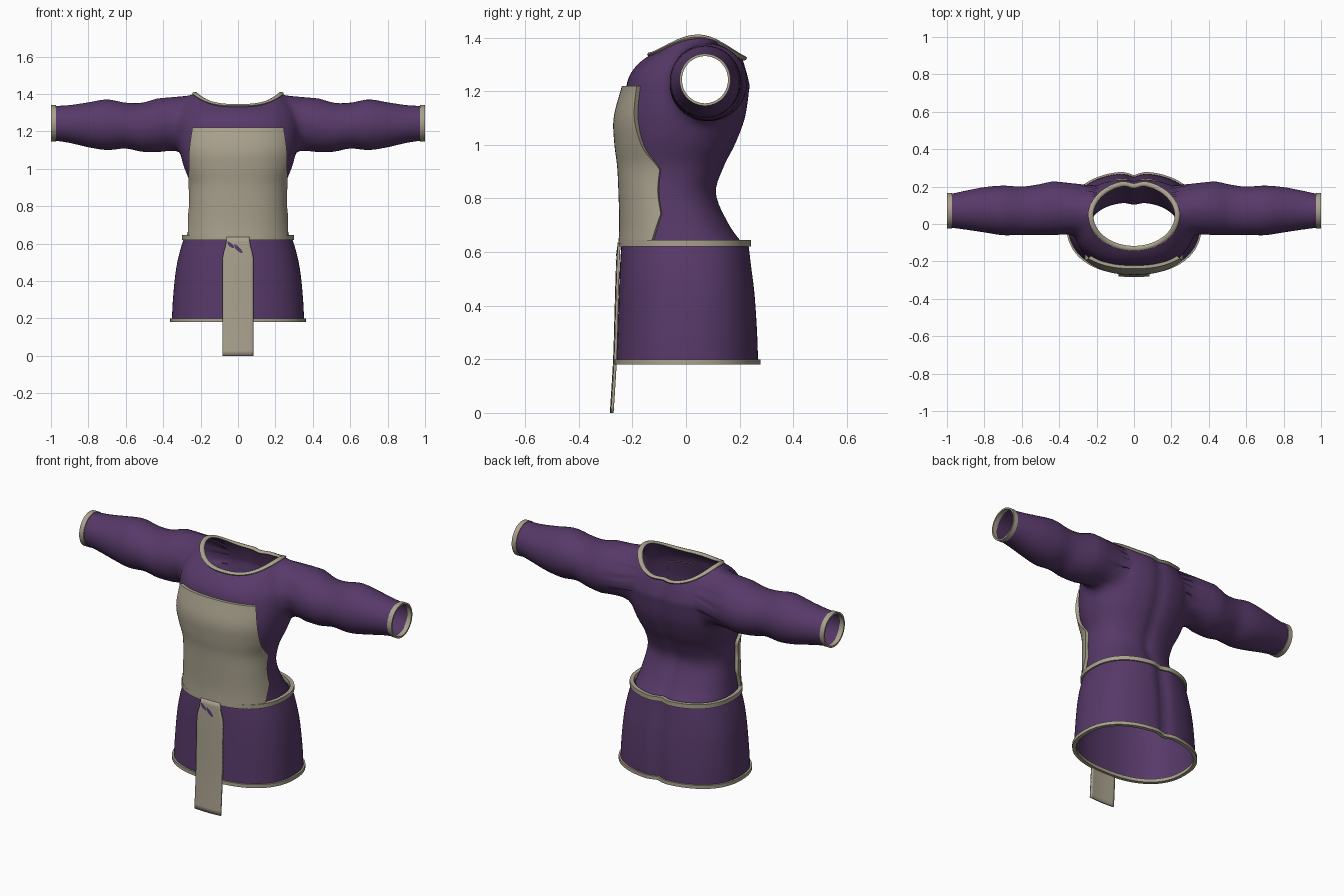
import bpy, bmesh, math
from mathutils import Vector

cube = bpy.data.objects.get("Cube")
if cube:
    bpy.data.objects.remove(cube, do_unlink=True)


def material(name, rgb):
    m = bpy.data.materials.new(name)
    m.use_nodes = True
    m.diffuse_color = (*rgb, 1)
    m.node_tree.nodes["Principled BSDF"].inputs["Base Color"].default_value = (*rgb, 1)
    return m


PURPLE = material("purple cloth", (0.095, 0.041, 0.14))
BEIGE = material("beige trim", (0.40, 0.36, 0.27))
SEG = 96


def lookup(table, key):
    """Smooth interpolation of table rows (key, values...)."""
    n = len(table)
    key = min(max(key, table[0][0]), table[-1][0])
    i = max(k for k in range(n - 1) if table[k][0] <= key)
    a, b = table[i], table[i + 1]
    p, q = table[max(i - 1, 0)], table[min(i + 2, n - 1)]
    h = b[0] - a[0]
    t = (key - a[0]) / h
    out = []
    for c in range(1, len(a)):
        ma = (b[c] - p[c]) / (b[0] - p[0]) * h
        mb = (q[c] - a[c]) / (q[0] - a[0]) * h
        out.append((2*t**3 - 3*t*t + 1) * a[c] + (t**3 - 2*t*t + t) * ma
                   + (3*t*t - 2*t**3) * b[c] + (t**3 - t*t) * mb)
    return out


def power(v, e):
    return math.copysign(abs(v) ** e, v)


def finish(bm, name, mat):
    bmesh.ops.recalc_face_normals(bm, faces=bm.faces)
    mesh = bpy.data.meshes.new(name)
    bm.to_mesh(mesh)
    bm.free()
    mesh.materials.append(mat)
    ob = bpy.data.objects.new(name, mesh)
    bpy.context.scene.collection.objects.link(ob)
    bpy.ops.object.select_all(action='DESELECT')
    ob.select_set(True)
    bpy.context.view_layer.objects.active = ob
    bpy.ops.object.shade_smooth_by_angle(angle=math.radians(50))
    return ob


def loft(rows, around=True):
    """Quad skin over rows of points."""
    bm = bmesh.new()
    vs = [[bm.verts.new(p) for p in r] for r in rows]
    n = len(rows[0])
    for r, s in zip(vs, vs[1:]):
        for j in range(n if around else n - 1):
            k = (j + 1) % n
            bm.faces.new((r[j], r[k], s[k], s[j]))
    return bm


# Body sections: height, half width, front y, back y
TORSO = [(.63, .275, -.235, .215), (.70, .262, -.232, .165), (.82, .248, -.235, .115),
         (.92, .255, -.24, .145), (1.0, .285, -.25, .185), (1.1, .315, -.253, .222),
         (1.22, .33, -.222, .24)]
SKIRT = [(.18, .354, -.26, .272), (.3, .348, -.255, .268), (.45, .333, -.25, .258),
         (.55, .313, -.246, .246), (.64, .285, -.24, .236)]
ANGLES = [2 * math.pi * i / SEG for i in range(SEG)]


def section(table, z, a, off=0.0, groove=0.012):
    """Point on a rounded body section; angle 0 is the front."""
    w, yf, yb = lookup(table, z)
    e = 0.86
    x = (w + off) * power(math.sin(a), e)
    y = (yf + yb) / 2 - ((yb - yf) / 2 + off) * power(math.cos(a), e)
    if math.cos(a) < 0:
        y -= groove * math.exp(-(x / 0.035) ** 2)
    return Vector((x, y, z))


def neckline(a):
    s, c = math.sin(a), math.cos(a)
    base = 1.34 if c > 0 else 1.325
    y = .045 - .17 * c
    if c < 0:
        y -= .018 * math.exp(-(s * .225 / .035) ** 2)
    return Vector((.225 * s, y, base + (1.405 - base) * abs(s) ** 3))


# Tunic top: torso, rounded yoke up to the neckline, then sleeves
rows = [[section(TORSO, .63 + .59 * i / 28, a) for a in ANGLES] for i in range(29)]
for i in range(1, 13):
    t = i / 12
    row = []
    for a in ANGLES:
        p, q = section(TORSO, 1.22, a), neckline(a)
        m = Vector((p.x * .95, p.y * .95, p.z + .6 * (q.z - p.z)))
        row.append(p * (1 - t) ** 2 + m * 2 * t * (1 - t) + q * t * t)
    rows.append(row)
bm = loft(rows)

# Sleeve sections: x, low z, high z, front y, back y
SLEEVE = [(.38, 1.09, 1.392, -.06, .235), (.45, 1.088, 1.37, -.06, .225),
          (.52, 1.092, 1.352, -.06, .21), (.6, 1.108, 1.353, -.058, .2),
          (.7, 1.10, 1.37, -.06, .205), (.8, 1.115, 1.355, -.045, .197),
          (.9, 1.138, 1.34, -.03, .178), (.99, 1.152, 1.335, -.018, .158)]


def sleeve_point(x, phi, side, off=0.0):
    lo, hi, yf, yb = lookup(SLEEVE, x)
    return Vector((side * x, (yf + yb) / 2 + ((yb - yf) / 2 + off) * math.cos(phi),
                   (lo + hi) / 2 + ((hi - lo) / 2 + off) * math.sin(phi)))


for side in (1, -1):
    hole = set()
    for f in bm.faces:
        c = f.calc_center_median()
        if c.x * side > .2 and ((c.y - .085) / .125) ** 2 + ((c.z - 1.25) / .13) ** 2 < 1:
            hole.add(f)
    edges = [e for e in bm.edges if sum(f in hole for f in e.link_faces) == 1]
    bmesh.ops.delete(bm, geom=list(hole), context='FACES')
    for i in range(25):
        geom = bmesh.ops.extrude_edge_only(bm, edges=edges)["geom"]
        edges = [g for g in geom if isinstance(g, bmesh.types.BMEdge)]
        edges = [e for e in edges if e.is_boundary]
        ring = list({v for e in edges for v in e.verts})
        ring.sort(key=lambda v: math.atan2(v.co.z - 1.245, v.co.y - .08))
        for k, v in enumerate(ring):
            phi = -math.pi + 2 * math.pi * (k + .5) / len(ring)
            v.co = sleeve_point(.38 + .61 * i / 24, phi, side)
# Blend the armholes
blend = [v for v in bm.verts if .22 < abs(v.co.x) < .43 and v.co.z > 1.05 and not v.is_boundary]
for _ in range(10):
    bmesh.ops.smooth_vert(bm, verts=blend, factor=.5, use_axis_x=True, use_axis_y=True, use_axis_z=True)
finish(bm, "tunic_top", PURPLE)

# Skirt
finish(loft([[section(SKIRT, .18 + .46 * i / 18, a, 0, .02) for a in ANGLES]
             for i in range(19)]), "skirt", PURPLE)


def band(name, point):
    """Flat closed strip; point(a, end, off) gives its corner rings."""
    corners = [(0, -.012), (0, .009), (1, .009), (1, -.012), (0, -.012)]
    bm = loft([[point(a, end, off) for a in ANGLES] for end, off in corners])
    bmesh.ops.remove_doubles(bm, verts=bm.verts, dist=1e-5)
    finish(bm, name, BEIGE)


def belt_point(a, end, off):
    p = section(SKIRT, .62, a, off, .02)
    p.z = .62 + .025 * end
    return p


def hem_point(a, end, off):
    p = section(SKIRT, .18, a, off, .02)
    p.z = .18 + .02 * end
    return p


band("belt", belt_point)
band("skirt_hem", hem_point)
for side, label in ((1, "left"), (-1, "right")):
    band(label + "_cuff",
         lambda a, end, off: sleeve_point(.972, a, side, off * .45) + Vector((side * .028 * end, 0, 0)))

# Neck trim: a thin rolled edge
rows = []
for k in range(9):
    u = 2 * math.pi * k / 8
    row = []
    for a in ANGLES:
        out = Vector((math.sin(a), -math.cos(a), 0))
        row.append(neckline(a) + out * (.006 + .014 * math.cos(u)) + Vector((0, 0, .009 * math.sin(u) - .003)))
    rows.append(row)
bm = loft(rows)
bmesh.ops.remove_doubles(bm, verts=bm.verts, dist=1e-5)
finish(bm, "neck_trim", BEIGE)

# Chest panel wrapped over the front, edges tucked into the cloth
PANEL = [(.63, .25), (.72, .252), (.86, .25), (1.0, .248), (1.1, .247), (1.22, .232)]
rows = []
for i in range(34):
    z = .63 + .59 * min(i, 32) / 32
    limit = lookup(PANEL, z)[0] / lookup(TORSO, z)[0]
    amax = math.asin(min(limit, .985) ** (1 / .86))
    row = []
    for j in range(-21, 22):
        tucked = i == 33 or abs(j) == 21
        row.append(section(TORSO, z, amax * max(-20, min(20, j)) / 20, -.006 if tucked else .017))
    rows.append(row)
finish(loft(rows, False), "chest_panel", BEIGE)

# Hanging sash with two slits below the belt
SASH = [(0, .083, -.279), (.2, .083, -.267), (.4, .082, -.261), (.53, .081, -.257),
        (.59, .066, -.254), (.635, .06, -.25)]


def sash_point(z, u, lift=0.0):
    w, y = lookup(SASH, z)
    return Vector((w * u, y + .6 * (w * u) ** 2 - lift, z))


sash = finish(loft([[sash_point(.635 * i / 24, j / 6) for j in range(-6, 7)] for i in range(25)], False),
              "sash", BEIGE)
solid = sash.modifiers.new("thickness", 'SOLIDIFY')
solid.thickness = .01
solid.offset = 0
for name, u, low, high in (("sash_slit_middle", 0, .55, .595), ("sash_slit_side", -.6, .575, .61)):
    rows = []
    for i in range(7):
        t = i / 6
        half = .2 * math.sin(math.pi * (.1 + .8 * t))
        mid = u + .25 - .5 * t
        rows.append([sash_point(low + (high - low) * t, mid + s * half, .007) for s in (-1, 1)])
    finish(loft(rows, False), name, PURPLE)
